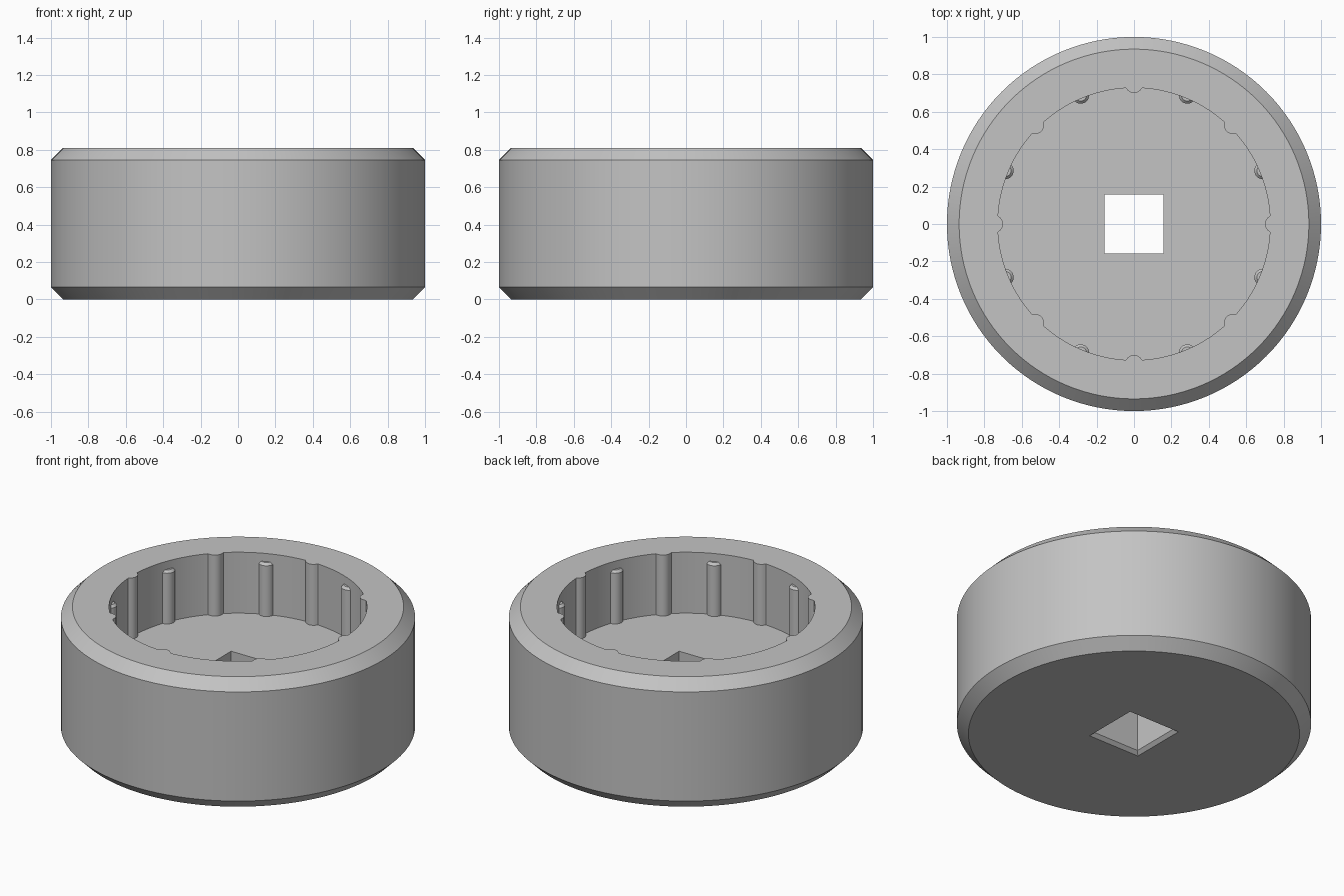
import bpy, bmesh, math

if "Cube" in bpy.data.objects:
    bpy.data.objects.remove(bpy.data.objects["Cube"])

HEIGHT, CHAMFER, FLOOR = 0.81, 0.065, 0.43
WALL, PEG_CENTRE, PEG_R = 0.728, 0.745, 0.045
SHORT_TOP = 0.76

grey = bpy.data.materials.new("plain grey")
grey.use_nodes = True
grey.diffuse_color = (0.55, 0.55, 0.55, 1)
grey.node_tree.nodes["Principled BSDF"].inputs["Base Color"].default_value = (0.55, 0.55, 0.55, 1)


def circle(radius, count, cx=0, cy=0):
    return [(cx + radius * math.cos(2 * math.pi * i / count),
             cy + radius * math.sin(2 * math.pi * i / count)) for i in range(count)]


def square(half):
    return [(-half, -half), (half, -half), (half, half), (-half, half)]


def loft(name, sections):
    """Closed solid through (outline, z) sections with equal point counts."""
    bm = bmesh.new()
    rings = [[bm.verts.new((x, y, z)) for x, y in outline] for outline, z in sections]
    for low, high in zip(rings, rings[1:]):
        for i in range(len(low)):
            j = (i + 1) % len(low)
            bm.faces.new((low[i], low[j], high[j], high[i]))
    bm.faces.new(rings[0][::-1])
    bm.faces.new(rings[-1])
    mesh = bpy.data.meshes.new(name)
    bm.to_mesh(mesh)
    bm.free()
    mesh.materials.append(grey)
    obj = bpy.data.objects.new(name, mesh)
    bpy.context.collection.objects.link(obj)
    return obj


def wall_radius(s):
    """Pocket wall radius at arc distance s from a rib, with soft fillets."""
    if abs(s) >= PEG_R:
        return WALL
    rib = PEG_CENTRE - math.sqrt(PEG_R ** 2 - s ** 2)
    k = 0.012
    h = max(k - abs(rib - WALL), 0)
    return min(rib, WALL) - h * h / (4 * k)


def pocket_outline():
    points = []
    half = 0.055 / WALL
    gap = math.pi / 4 - 2 * half
    for rib in range(8):
        base = rib * math.pi / 4
        offsets = [half * (i / 10 - 1) for i in range(21)]
        offsets += [half + gap * i / 12 for i in range(1, 12)]
        for a in offsets:
            r = wall_radius(a * WALL)
            points.append((r * math.cos(base + a), r * math.sin(base + a)))
    return points


def smooth(obj):
    bpy.ops.object.select_all(action='DESELECT')
    obj.select_set(True)
    bpy.context.view_layer.objects.active = obj
    bpy.ops.object.shade_smooth_by_angle(angle=math.radians(30))


# Chamfered round body
rim = 1 - CHAMFER
body = loft("round_body", [(circle(rim, 128), 0), (circle(1, 128), CHAMFER),
                           (circle(1, 128), HEIGHT - CHAMFER), (circle(rim, 128), HEIGHT)])

# Ribbed pocket and square drive hole, flared at the bottom
outline = pocket_outline()
cutters = [
    loft("pocket_cutter", [(outline, FLOOR), (outline, HEIGHT + 0.1)]),
    loft("square_hole_cutter", [(square(0.198), -0.02), (square(0.158), 0.02),
                                (square(0.158), FLOOR + 0.1)]),
]
for cutter in cutters:
    cut = body.modifiers.new(cutter.name, 'BOOLEAN')
    cut.operation = 'DIFFERENCE'
    cut.solver = 'EXACT'
    cut.object = cutter
    bpy.context.view_layer.objects.active = body
    bpy.ops.object.modifier_apply(modifier=cut.name)
for cutter in cutters:
    bpy.data.objects.remove(cutter)
smooth(body)

# Short pegs with bevelled tops, between the full-height ribs
for i in range(8):
    a = (i + 0.5) * math.pi / 4
    cx, cy = PEG_CENTRE * math.cos(a), PEG_CENTRE * math.sin(a)
    full, small = circle(PEG_R, 32, cx, cy), circle(PEG_R - 0.014, 32, cx, cy)
    smooth(loft(f"short_peg_{i + 1}", [(full, FLOOR - 0.01), (full, SHORT_TOP - 0.014),
                                       (small, SHORT_TOP)]))
